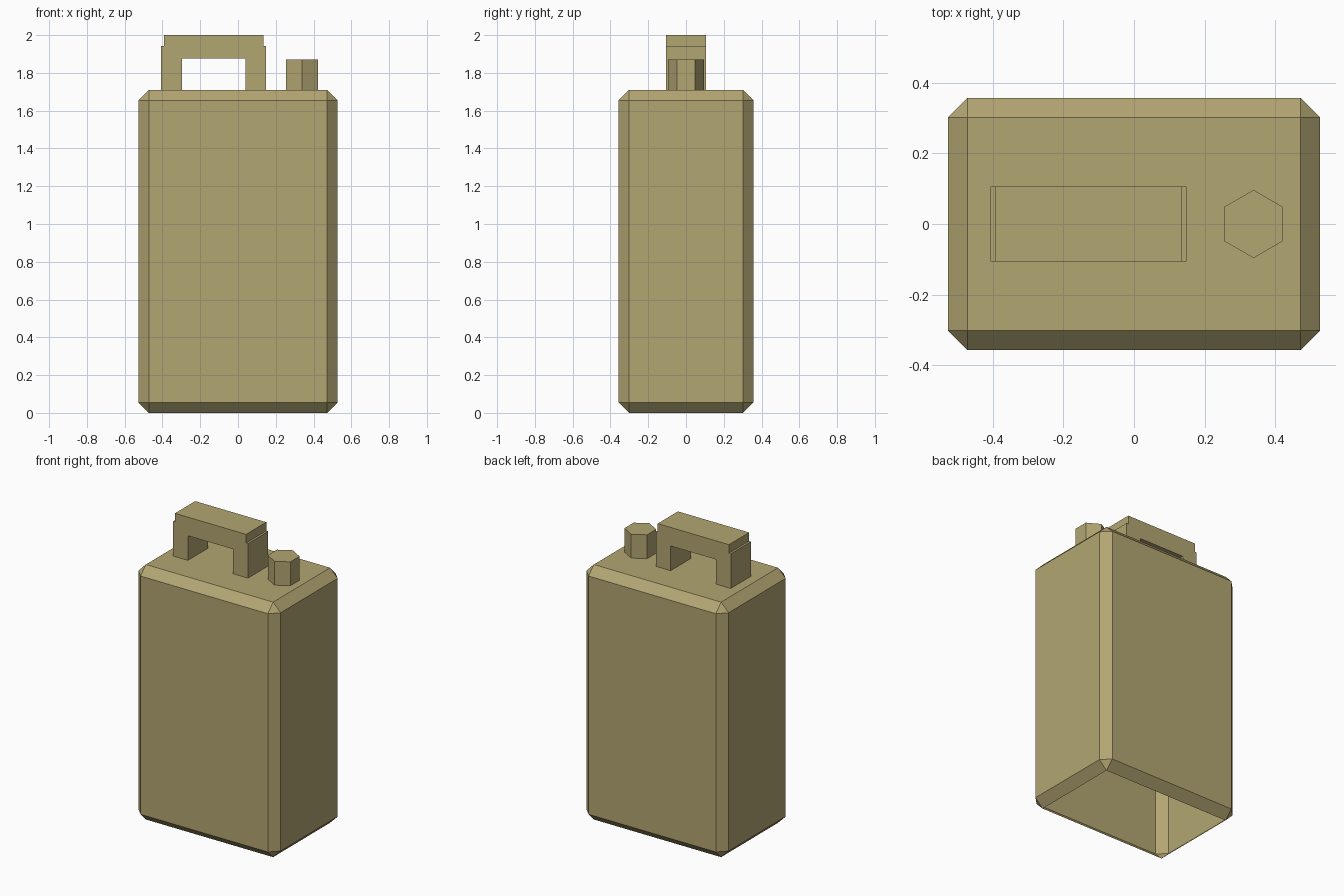
import bpy, bmesh, math
from mathutils import Matrix, Vector

if "Cube" in bpy.data.objects:
    bpy.data.objects.remove(bpy.data.objects["Cube"])

mat = bpy.data.materials.new("olive_tan")
mat.diffuse_color = (0.45, 0.38, 0.17, 1)
mat.use_nodes = True
mat.node_tree.nodes["Principled BSDF"].inputs["Base Color"].default_value = mat.diffuse_color


def finish(name, bm):
    mesh = bpy.data.meshes.new(name)
    bm.to_mesh(mesh)
    bm.free()
    mesh.materials.append(mat)
    obj = bpy.data.objects.new(name, mesh)
    bpy.context.collection.objects.link(obj)
    return obj


def box(x0, x1, y0, y1, z0, z1):
    bm = bmesh.new()
    size = Vector((x1 - x0, y1 - y0, z1 - z0))
    centre = Vector((x0 + x1, y0 + y1, z0 + z1)) / 2
    bmesh.ops.create_cube(bm, size=1, matrix=Matrix.Translation(centre) @ Matrix.Diagonal(size).to_4x4())
    return bm


def drop_bottom(bm):
    bm.normal_update()
    down = [f for f in bm.faces if f.normal.z < -0.99]
    bmesh.ops.delete(bm, geom=down, context='FACES')


TOP = 1.71

# Chamfered canister body, open underneath
bm = box(-0.528, 0.528, -0.358, 0.358, 0, TOP)
bmesh.ops.bevel(bm, geom=bm.edges[:], offset=0.056, segments=1, profile=0.5, affect='EDGES')
drop_bottom(bm)
finish("canister_body", bm)

# Handle: two posts and a slightly narrower grip across them
for name, x0, x1 in (("handle_post_left", -0.407, -0.297), ("handle_post_right", 0.039, 0.149)):
    bm = box(x0, x1, -0.107, 0.107, TOP, 1.942)
    drop_bottom(bm)
    finish(name, bm)
finish("handle_grip", box(-0.393, 0.135, -0.107, 0.107, 1.875, 2.0))

# Hexagonal filler cap with corners towards front and back
bm = bmesh.new()
bmesh.ops.create_cone(bm, cap_ends=True, segments=6, radius1=0.0965, radius2=0.0965, depth=1.87 - TOP)
hexagon = max(bm.verts, key=lambda v: v.co.y).co
turn = math.pi / 2 - math.atan2(hexagon.y, hexagon.x)
bmesh.ops.transform(bm, verts=bm.verts,
                    matrix=Matrix.Translation((0.339, 0, (1.87 + TOP) / 2)) @ Matrix.Rotation(turn, 4, 'Z'))
drop_bottom(bm)
finish("filler_cap", bm)
